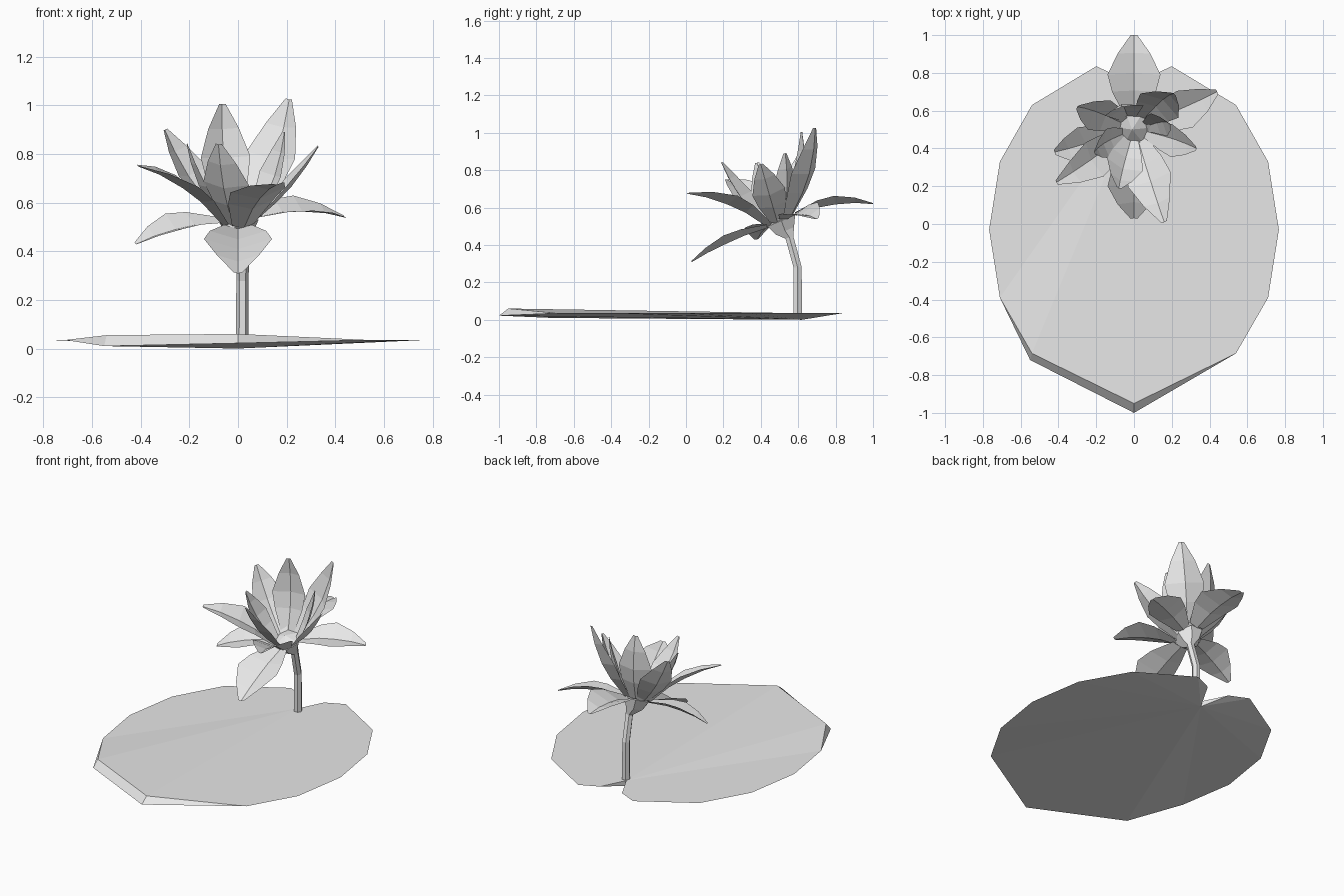
import bpy
import bmesh
from math import cos, sin, tau
from mathutils import Vector

cube = bpy.data.objects.get("Cube")
if cube:
    bpy.data.objects.remove(cube, do_unlink=True)

grey = bpy.data.materials.new("plain_grey")
grey.use_nodes = True
grey.diffuse_color = (0.8, 0.8, 0.8, 1)
grey.node_tree.nodes["Principled BSDF"].inputs["Base Color"].default_value = (0.8, 0.8, 0.8, 1)


def finish(name, bm):
    mesh = bpy.data.meshes.new(name)
    bm.to_mesh(mesh)
    bm.free()
    mesh.materials.append(grey)
    obj = bpy.data.objects.new(name, mesh)
    bpy.context.collection.objects.link(obj)
    return obj


# Lily pad: mirrored outline, sharp edged, with a thick front rim and a notch behind
def build_pad():
    bm = bmesh.new()
    half = [(.08, .78), (.2, .835), (.54, .63), (.71, .33),
            (.767, -.03), (.71, -.39), (.54, -.685)]
    outline = half + [(0, -.95)] + [(-x, y) for x, y in reversed(half)]
    tip = len(half)
    top = [bm.verts.new((x, y, .035)) for x, y in outline]
    low = list(top)
    top[tip].co.z = .06
    top[tip + 1].co.z = .055
    low[tip] = bm.verts.new((0, -1, .022))
    low[tip + 1] = bm.verts.new((-.55, -.72, .01))
    notch_top = bm.verts.new((0, .62, .035))
    notch_low = bm.verts.new((0, .62, 0))
    for i in range(len(top) - 1):
        bm.faces.new((notch_top, top[i + 1], top[i]))
        bm.faces.new((notch_low, low[i], low[i + 1]))
        rim = [top[i], top[i + 1]]
        if low[i + 1] != top[i + 1]:
            rim.append(low[i + 1])
        if low[i] != top[i]:
            rim.append(low[i])
        if len(rim) > 2:
            bm.faces.new(rim)
    bm.faces.new((notch_top, top[0], notch_low))
    bm.faces.new((notch_top, notch_low, top[-1]))
    finish("lily_pad", bm)


# Stem: six-sided tube that leans forward and flares into the flower cup
def build_stem():
    bm = bmesh.new()
    sides = 6
    path = [(.018, .597, .01, .026, 0), (.018, .597, .28, .025, .1),
            (.025, .553, .44, .024, .3), (.005, .53, .475, .055, .43),
            (0, .51, .53, .085, .43)]
    rings = []
    for x, y, z, r, tilt in path:
        ring = []
        for k in range(sides):
            a = tau * k / sides
            dy = r * sin(a)
            ring.append(bm.verts.new((x + r * cos(a), y + dy, z + dy * tilt)))
        rings.append(ring)
    for lower, upper in zip(rings, rings[1:]):
        for k in range(sides):
            n = (k + 1) % sides
            bm.faces.new((lower[k], lower[n], upper[n], upper[k]))
    bm.faces.new(list(reversed(rings[0])))
    peak = bm.verts.new((-.01, .5, .56))
    for k in range(sides):
        bm.faces.new((rings[-1][k], rings[-1][(k + 1) % sides], peak))
    finish("stem", bm)


# Petal: folded leaf strip swept from the cup to its tip
def build_petal(name, tip, width, arch, ring_radius):
    bm = bmesh.new()
    tip = Vector(tip)
    centre = Vector((0, .51, .53))
    out = tip - centre
    out.z = 0
    out = out.normalized() * ring_radius
    out.z = out.y * .43
    base = centre + out
    middle = (base + tip) / 2
    along = (tip - base).normalized()
    inward = Vector((0, .38, .95)) - middle
    inward = (inward - along * inward.dot(along)).normalized()
    side = along.cross(inward)
    bend = middle + inward * arch * 2
    rows = []
    for t, w in ((0, .4), (.3, .83), (.52, 1), (.78, .62), (1, .13)):
        p = base * (1 - t) ** 2 + bend * 2 * t * (1 - t) + tip * t * t
        edge = side * width * w
        lift = inward * width * w * .22
        rows.append([bm.verts.new(q) for q in
                     (p - edge + lift, p - lift * .5, p + edge + lift)])
    for a, b in zip(rows, rows[1:]):
        for k in range(2):
            bm.faces.new((a[k], b[k], b[k + 1], a[k + 1]))
    bmesh.ops.recalc_face_normals(bm, faces=bm.faces)
    bm.normal_update()
    if sum((f.normal.dot(inward) for f in bm.faces)) < 0:
        bmesh.ops.reverse_faces(bm, faces=bm.faces)
    finish(name, bm)


build_pad()
build_stem()

# Spreading outer petals: tip, half width, arch
outer = [((0, 1, .62), .14, .04), ((.44, .7, .54), .11, .035),
         ((0, .03, .31), .14, .025), ((-.42, .38, .43), .11, .03),
         ((.16, .01, .675), .12, .04), ((-.41, .22, .75), .105, .04)]
# Upright inner petals
inner = [((.33, .4, .83), .09, -.015), ((-.3, .62, .9), .1, -.02),
         ((.21, .69, 1.025), .12, -.03), ((-.065, .62, 1.005), .105, -.03),
         ((-.08, .19, .84), .1, -.02), ((.19, .53, .89), .075, -.02),
         ((-.21, .38, .84), .08, -.02)]
for i, (tip, width, arch) in enumerate(outer):
    build_petal(f"outer_petal_{i + 1}", tip, width, arch, .075)
for i, (tip, width, arch) in enumerate(inner):
    build_petal(f"inner_petal_{i + 1}", tip, width, arch, .065)
